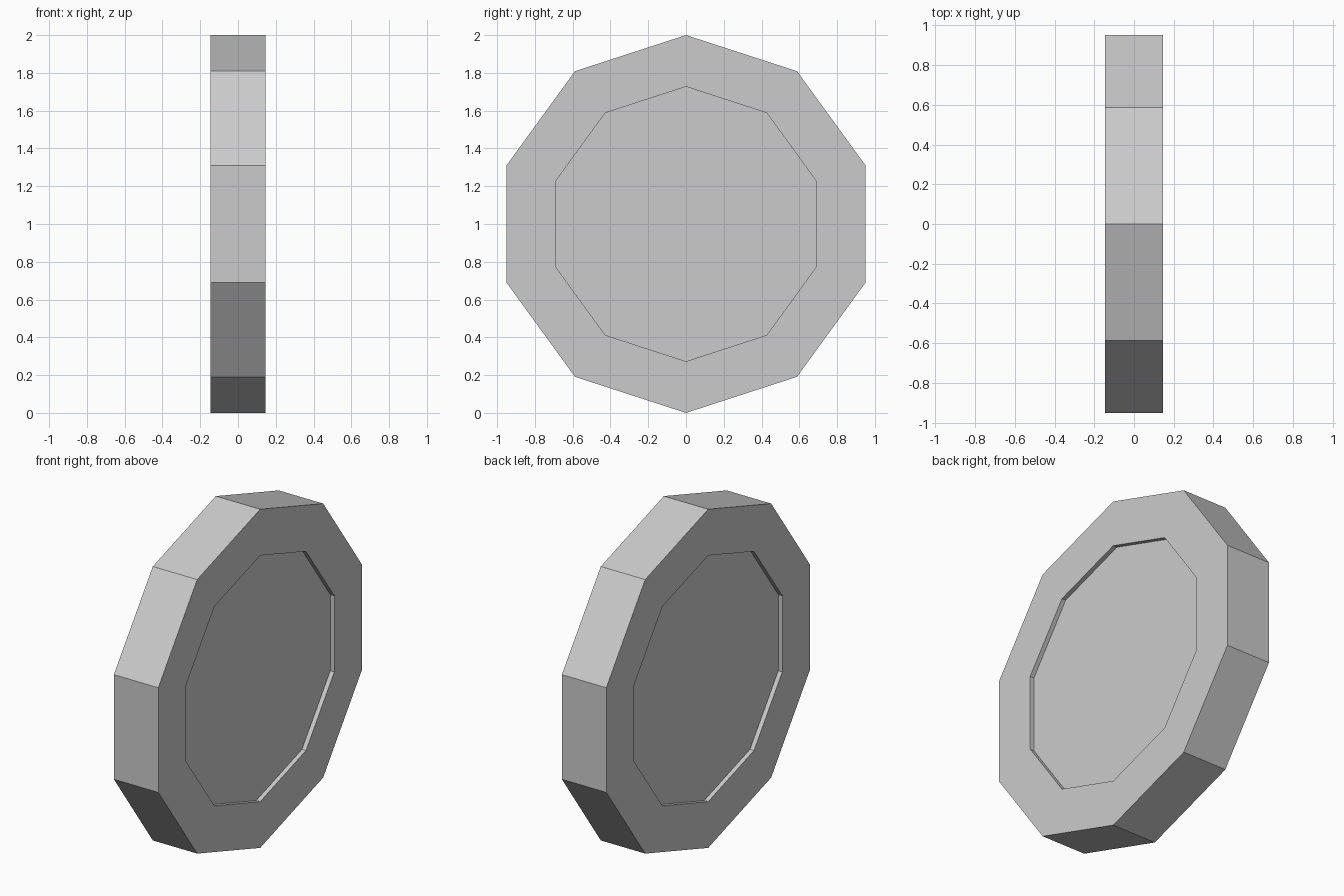
import bpy, bmesh, math

if "Cube" in bpy.data.objects:
    bpy.data.objects.remove(bpy.data.objects["Cube"])

SIDES = 10
RADIUS, INNER = 1.0, 0.727     # rim and recess corner radii
HALF, DEPTH = 0.145, 0.026     # half thickness and recess depth

bm = bmesh.new()

# Decagon rings (x, radius) from one recessed face over the rim to the other
profile = [(-HALF + DEPTH, INNER), (-HALF, INNER), (-HALF, RADIUS),
           (HALF, RADIUS), (HALF, INNER), (HALF - DEPTH, INNER)]
rings = []
for x, r in profile:
    angles = [math.tau * i / SIDES for i in range(SIDES)]
    rings.append([bm.verts.new((x, r * math.sin(a), 1 + r * math.cos(a))) for a in angles])

# Walls between neighbouring rings
for a, b in zip(rings, rings[1:]):
    for i in range(SIDES):
        j = (i + 1) % SIDES
        bm.faces.new((a[i], a[j], b[j], b[i]))

# Recessed panels on both sides
bm.faces.new(rings[0])
bm.faces.new(rings[-1])
bmesh.ops.recalc_face_normals(bm, faces=bm.faces)

mesh = bpy.data.meshes.new("recessed_disc")
bm.to_mesh(mesh)
bm.free()
bpy.context.collection.objects.link(bpy.data.objects.new("recessed_disc", mesh))
